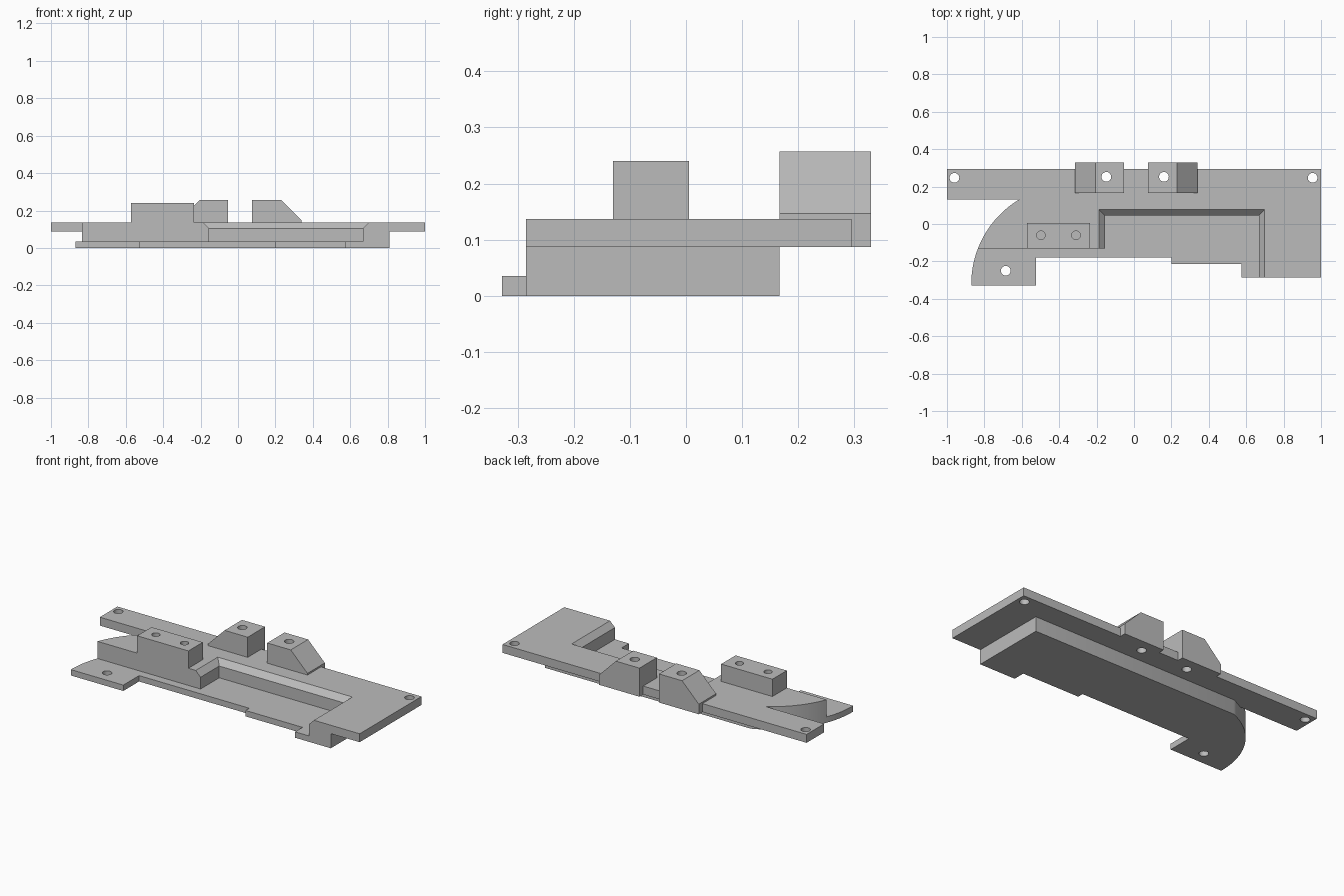
import bpy, bmesh, math

if "Cube" in bpy.data.objects:
    bpy.data.objects.remove(bpy.data.objects["Cube"], do_unlink=True)

grey = bpy.data.materials.new("plain grey")
grey.use_nodes = True
colour = (0.5, 0.5, 0.5, 1)
grey.diffuse_color = colour
grey.node_tree.nodes["Principled BSDF"].inputs["Base Color"].default_value = colour

FLOOR, UNDER, TOP = 0.035, 0.087, 0.137   # main levels


def loft(name, loops):
    """Closed solid through matching 3D loops."""
    bm = bmesh.new()
    rings = [[bm.verts.new(p) for p in loop] for loop in loops]
    n = len(rings[0])
    for a, b in zip(rings, rings[1:]):
        for i in range(n):
            j = (i + 1) % n
            bm.faces.new((a[i], a[j], b[j], b[i]))
    bm.faces.new(rings[0])
    bm.faces.new(rings[-1])
    bmesh.ops.recalc_face_normals(bm, faces=bm.faces)
    mesh = bpy.data.meshes.new(name)
    bm.to_mesh(mesh)
    bm.free()
    mesh.materials.append(grey)
    obj = bpy.data.objects.new(name, mesh)
    bpy.context.collection.objects.link(obj)
    return obj


def prism(name, outline, z0, z1):
    return loft(name, [[(x, y, z) for x, y in outline] for z in (z0, z1)])


def rect(x0, x1, y0, y1):
    return [(x0, y0), (x1, y0), (x1, y1), (x0, y1)]


def combine(obj, tool, operation="DIFFERENCE", keep=False):
    mod = obj.modifiers.new("cut", "BOOLEAN")
    mod.operation, mod.solver, mod.object = operation, "EXACT", tool
    bpy.context.view_layer.objects.active = obj
    bpy.ops.object.modifier_apply(modifier=mod.name)
    if not keep:
        bpy.data.objects.remove(tool, do_unlink=True)


def drill(obj, x, y, z0=-0.1, radius=0.026):
    ring = [(x + radius * math.cos(t * math.tau / 24),
             y + radius * math.sin(t * math.tau / 24)) for t in range(24)]
    combine(obj, prism("drill", ring, z0, 0.4))


# Lower body with a rounded left end
cx, cy, r = -0.343, -0.321, 0.527
a0, a1 = math.radians(180), math.acos((-0.542 - cx) / r)
arc = [(cx + r * math.cos(a0 + (a1 - a0) * i / 28),
        cy + r * math.sin(a0 + (a1 - a0) * i / 28)) for i in range(29)]
outline = [(-0.87, -0.328)] + arc + [
    (0.81, 0.167), (0.81, -0.285), (0.575, -0.285), (0.575, -0.215),
    (0.2, -0.215), (0.2, -0.18), (-0.525, -0.18), (-0.525, -0.328)]
body = prism("bracket_body", outline, 0, TOP)

# Wide top flange
flange = prism("flange", [(-1, 0.295), (-1, 0.13), (0.75, 0.13), (0.75, -0.285),
                          (1, -0.285), (1, 0.295)], UNDER, TOP)
combine(body, flange, "UNION")

# Front step and chamfered pocket
combine(body, prism("step_cutter", rect(-1.1, -0.1, -1, -0.13), FLOOR, 0.3))


def pocket_loop(z, grow):
    return [(x, y, z) for x, y in
            rect(-0.155 - grow, 0.667 + grow, -1, 0.045 + grow)]


combine(body, loft("pocket_cutter", [pocket_loop(FLOOR, 0), pocket_loop(0.105, 0),
                                     pocket_loop(TOP + 0.032, 0.064)]))

# Two rear lugs, each sloped on its outer side
lugs = []
for name, inner, shoulder, outer, hole in (
        ("right_rear_lug", -0.053, -0.205, -0.315, -0.148),
        ("left_rear_lug", 0.075, 0.23, 0.34, 0.16)):
    profile = [(inner, UNDER), (inner, 0.257), (shoulder, 0.257),
               (outer, 0.147), (outer, UNDER)]
    lug = loft(name, [[(x, y, z) for x, z in profile] for y in (0.167, 0.33)])
    combine(body, lug, keep=True)
    drill(lug, hole, 0.252)
    lugs.append(lug)

# Front block with two blind holes
block = prism("front_block", rect(-0.572, -0.235, -0.13, 0.005), TOP, 0.24)
for x in (-0.498, -0.31):
    drill(block, x, -0.06, 0.16, 0.023)

# Screw holes through the flange ends and the front foot
for x, y in ((-0.96, 0.247), (0.955, 0.247), (-0.686, -0.25)):
    drill(body, x, y)

# Crisp edges, smooth curves
bpy.ops.object.select_all(action="DESELECT")
for obj in [body, block] + lugs:
    obj.select_set(True)
bpy.context.view_layer.objects.active = body
bpy.ops.object.shade_smooth_by_angle(angle=math.radians(25))
